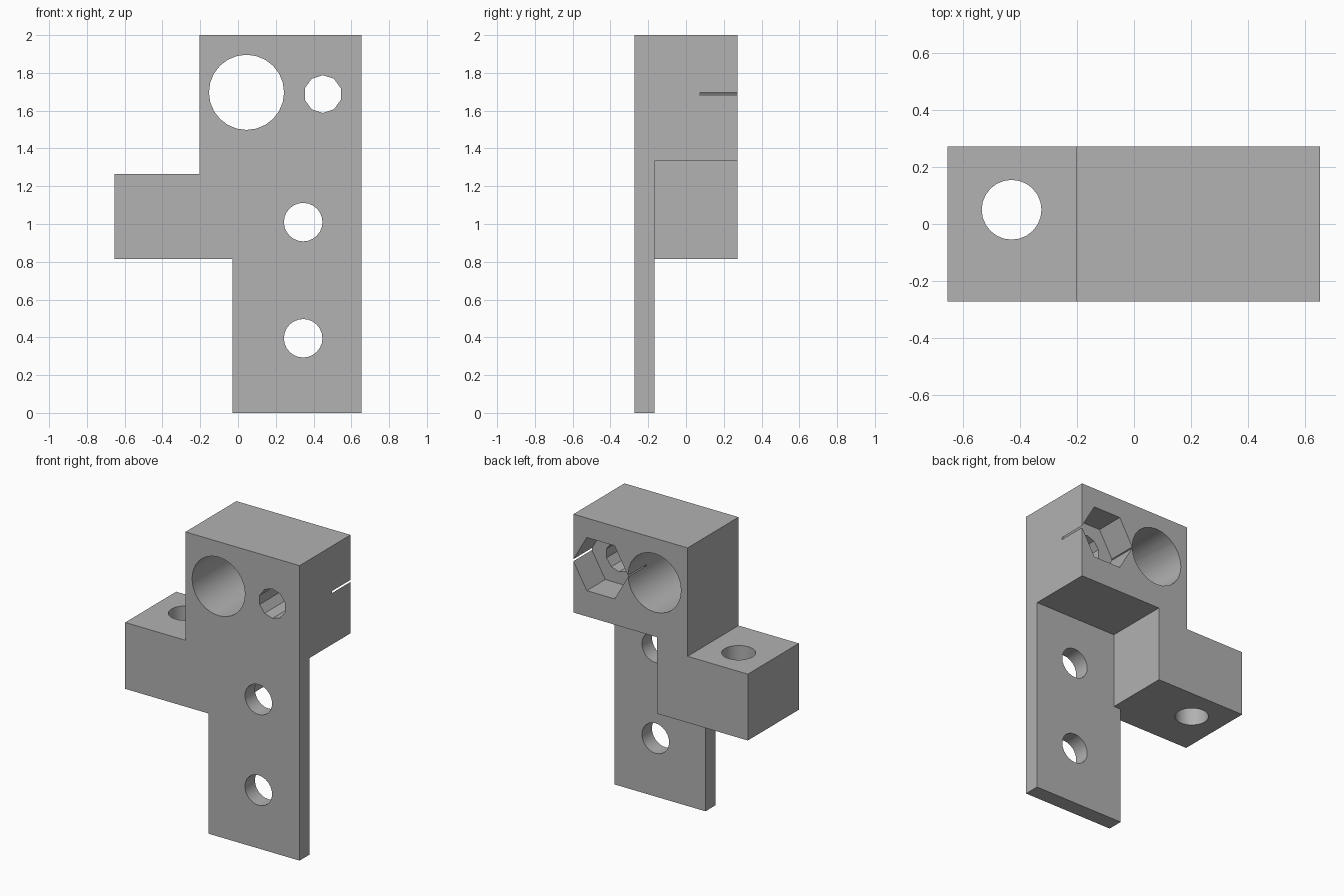
import bpy
import bmesh
import math
from mathutils import Matrix, Vector

cube = bpy.data.objects.get("Cube")
if cube:
    bpy.data.objects.remove(cube, do_unlink=True)

HALF_DEPTH = 0.273
PLATE_BACK = -0.166

grey = bpy.data.materials.new("plain grey")
grey.use_nodes = True
grey.diffuse_color = (0.445, 0.445, 0.445, 1)
grey.node_tree.nodes["Principled BSDF"].inputs["Base Color"].default_value = grey.diffuse_color


def prism(name, outline, y0, y1):
    """Extrude an (x, z) outline from y0 to y1."""
    bm = bmesh.new()
    face = bm.faces.new([bm.verts.new((x, y0, z)) for x, z in outline])
    ext = bmesh.ops.extrude_face_region(bm, geom=[face])
    moved = [v for v in ext["geom"] if isinstance(v, bmesh.types.BMVert)]
    bmesh.ops.translate(bm, verts=moved, vec=Vector((0, y1 - y0, 0)))
    bmesh.ops.recalc_face_normals(bm, faces=bm.faces)
    mesh = bpy.data.meshes.new(name)
    bm.to_mesh(mesh)
    bm.free()
    obj = bpy.data.objects.new(name, mesh)
    bpy.context.collection.objects.link(obj)
    return obj


def round_outline(x, z, radius, sides, turn=0.0):
    angles = [turn + math.tau * i / sides for i in range(sides)]
    return [(x + radius * math.cos(a), z + radius * math.sin(a)) for a in angles]


def cut(body, cutter):
    """Subtract the cutter from the body, then discard the cutter."""
    cutter.hide_render = True
    mod = body.modifiers.new(cutter.name, "BOOLEAN")
    mod.operation = "DIFFERENCE"
    mod.solver = "EXACT"
    mod.object = cutter
    bpy.ops.object.modifier_apply(modifier=mod.name)
    bpy.data.objects.remove(cutter, do_unlink=True)


# Bracket body: plate, clamp block and side arm share one outline
bracket = prism("mounting_bracket", [
    (-0.03, 0), (0.653, 0), (0.653, 2), (-0.203, 2),
    (-0.203, 1.265), (-0.655, 1.265), (-0.655, 0.815), (-0.03, 0.815),
], -HALF_DEPTH, HALF_DEPTH)
bracket.data.materials.append(grey)
bpy.context.view_layer.objects.active = bracket
bracket.select_set(True)

# Space behind the thin plate
cut(bracket, prism("plate_recess", [
    (-0.1, -0.1), (0.8, -0.1), (0.8, 1.333), (0.025, 1.333),
    (0.025, 0.815), (-0.1, 0.815),
], PLATE_BACK, 0.5))

# Holes running front to back: x, z, radius, sides, turn
for name, x, z, radius, sides, turn in (
    ("rod_hole", 0.045, 1.697, 0.199, 24, 0),
    ("bolt_hole", 0.449, 1.688, 0.1, 10, math.pi / 2),
    ("upper_plate_hole", 0.345, 1.01, 0.102, 24, 0),
    ("lower_plate_hole", 0.345, 0.395, 0.102, 24, 0),
):
    cut(bracket, prism(name, round_outline(x, z, radius, sides, turn), -0.5, 0.5))

# Hexagonal nut pocket open at the back, just breaking the side wall
cut(bracket, prism("nut_pocket", round_outline(0.449, 1.688, 0.208, 6), 0.075, 0.5))

# Vertical hole through the arm
arm_hole = prism("arm_hole", round_outline(0, 0, 0.105, 24), -0.4, 0.4)
arm_hole.data.transform(Matrix.Translation((-0.43, 0.05, 1.04)) @ Matrix.Rotation(math.pi / 2, 4, "X"))
cut(bracket, arm_hole)

# Smooth round holes, crisp edges elsewhere
bpy.ops.object.shade_smooth_by_angle(angle=math.radians(25))
